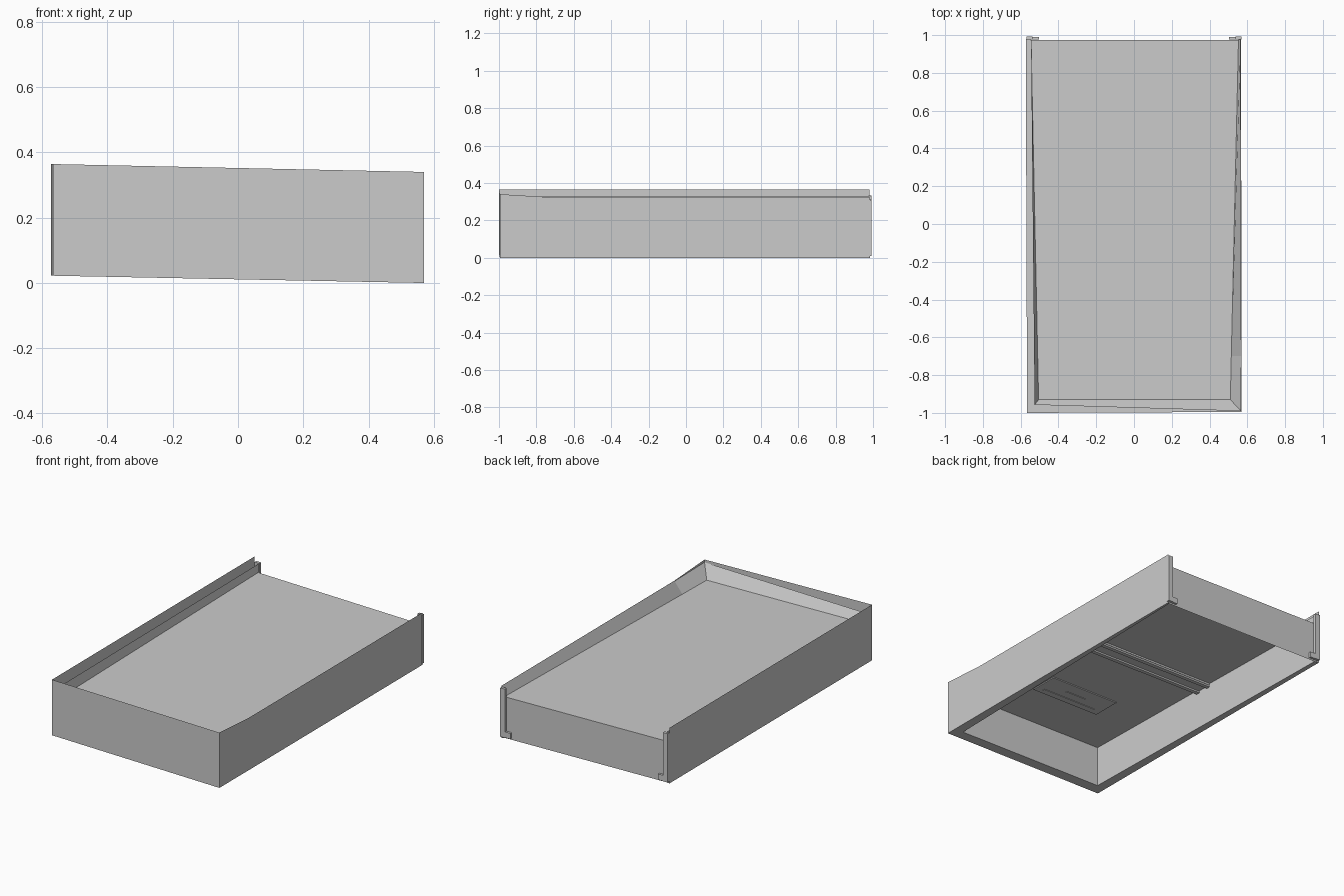
import bpy

if "Cube" in bpy.data.objects:
    bpy.data.objects.remove(bpy.data.objects["Cube"])

# The whole body leans slightly: left side sits higher than the right
def lean(p):
    x, y, z = p
    return (x, y, z + 0.011 - 0.0195 * x)


def mesh(name, verts, faces):
    me = bpy.data.meshes.new(name)
    me.from_pydata([lean(v) for v in verts], [], faces)
    me.update()
    ob = bpy.data.objects.new(name, me)
    bpy.context.collection.objects.link(ob)
    return ob


def strip(name, rows):
    """Sheet of quads lofted between rows of equal length."""
    n = len(rows[0])
    verts = [v for r in rows for v in r]
    faces = [(r * n + i, r * n + i + 1, (r + 1) * n + i + 1, (r + 1) * n + i)
             for r in range(len(rows) - 1) for i in range(n - 1)]
    return mesh(name, verts, faces)


def box(name, x0, x1, y0, y1, z0, z1):
    v = [(x, y, z) for x in (x0, x1) for y in (y0, y1) for z in (z0, z1)]
    f = [(0, 1, 3, 2), (4, 6, 7, 5), (0, 4, 5, 1), (2, 3, 7, 6), (0, 2, 6, 4), (1, 5, 7, 3)]
    return mesh(name, v, f)


def at(path, z):
    return [(x, y, z) for x, y in path]


PANEL_Z = 0.253
outer = [(-0.573, 0.98), (-0.566, -1.0), (0.57, -0.995), (0.57, -0.7), (0.566, 0.985)]
outer_top = [0.342, 0.342, 0.34, 0.322, 0.321]
inner = [(-0.545, 0.975), (-0.505, -0.93), (0.51, -0.93), (0.515, -0.7), (0.553, 0.975)]

# Outer skin, bottom flange and inner skin up to the panel, then flaring to the rim
strip("outer_wall", [at(outer, 0.0), [(x, y, z) for (x, y), z in zip(outer, outer_top)]])
strip("bottom_flange", [at(outer, 0.0), at(inner, 0.0)])
liner_top = [(-0.545, 0.98, 0.305), (-0.526, -0.957, 0.305), (0.567, -0.99, 0.326),
             (0.568, -0.7, 0.32), (0.564, 0.98, 0.32)]
strip("inner_wall", [at(inner, 0.0), at(inner, PANEL_Z), liner_top])

# Horizontal panel and the back wall hanging from it
mesh("panel", at(inner, PANEL_Z), [(0, 1, 2, 3, 4)])
strip("back_wall", [[(-0.56, 0.975, 0.0), (0.56, 0.975, 0.0)],
                    [(-0.55, 0.975, PANEL_Z), (0.555, 0.975, PANEL_Z)]])

# Corner posts with small feet at the back
for side, s in (("left", -1), ("right", 1)):
    a, b = sorted((s * 0.57, s * 0.538))
    box(side + "_post", a, b, 0.976, 0.993, 0.01, 0.31)
    a, b = sorted((s * 0.545, s * 0.503))
    box(side + "_foot", a, b, 0.976, 0.99, 0.01, 0.045)

# Cross rail under the panel: flat base with two thin ribs
box("cross_rail", -0.52, 0.52, -0.065, 0.058, 0.24, 0.251)
for i, y in enumerate((-0.06, 0.03)):
    box(f"rail_rib_{i}", -0.525, 0.525, y, y + 0.025, 0.23, 0.24)

# Rectangular plate with slots under the panel
box("under_plate", -0.24, 0.235, -0.625, -0.445, 0.245, 0.251)
for i, (w, y) in enumerate(((0.19, -0.595), (0.07, -0.535))):
    box(f"plate_bar_{i}", -w, w, y, y + 0.015, 0.242, 0.245)
